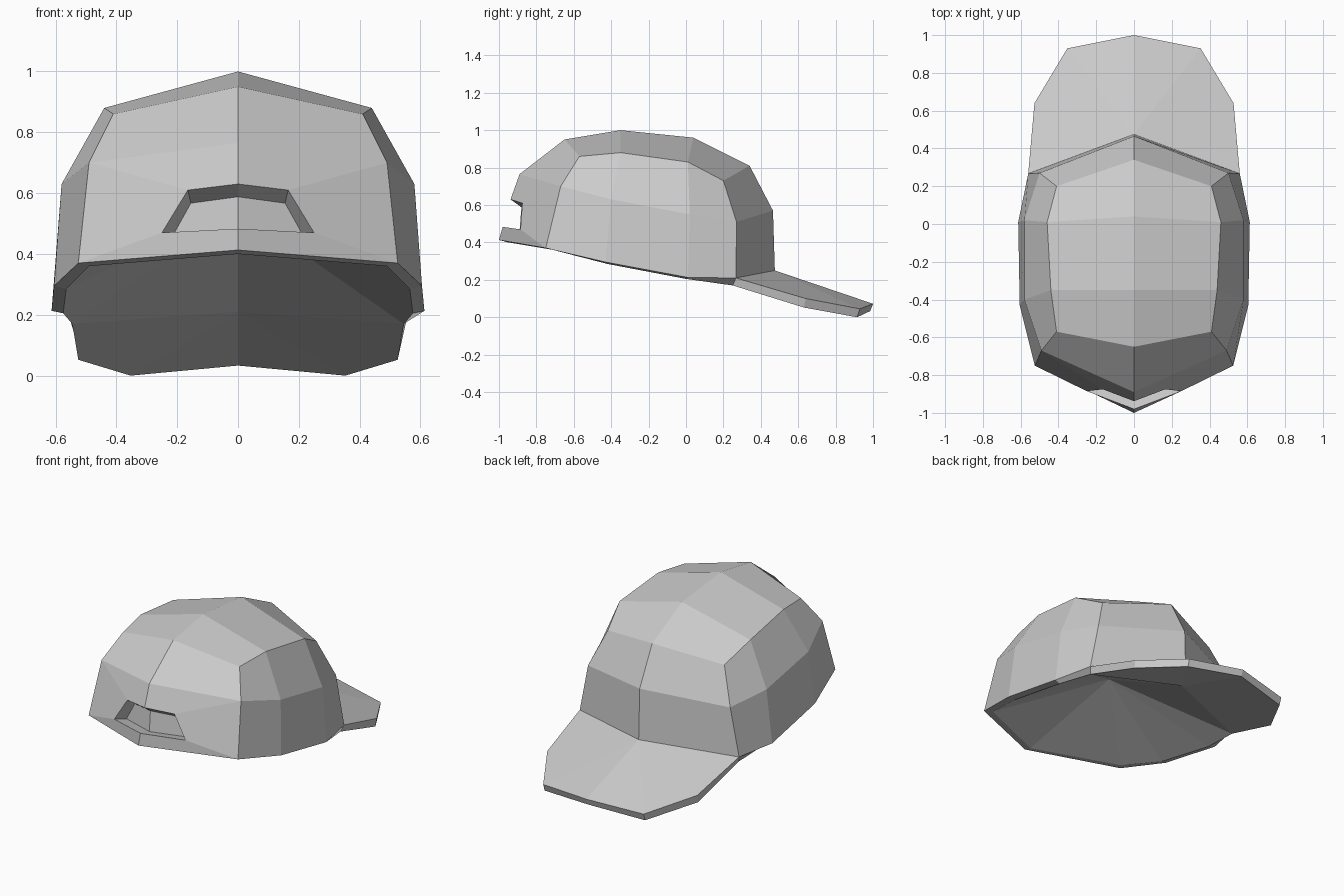
import bpy, bmesh

if "Cube" in bpy.data.objects:
    bpy.data.objects.remove(bpy.data.objects["Cube"])


def build(name, strips):
    """Skin each pair of point rows with quads, mirror across x, weld."""
    bm = bmesh.new()

    def face(pts):
        uniq = list(dict.fromkeys(pts))
        if len(uniq) > 2:
            bm.faces.new([bm.verts.new(p) for p in uniq])
            bm.faces.new([bm.verts.new((-x, y, z)) for x, y, z in reversed(uniq)])

    for a, b in strips:
        for i in range(len(a) - 1):
            face([a[i], a[i + 1], b[i + 1], b[i]])
    bmesh.ops.remove_doubles(bm, verts=bm.verts, dist=1e-4)
    bmesh.ops.recalc_face_normals(bm, faces=bm.faces)
    me = bpy.data.meshes.new(name)
    bm.to_mesh(me)
    bm.free()
    ob = bpy.data.objects.new(name, me)
    bpy.context.collection.objects.link(ob)
    return ob


# Crown profiles, back to front: centre line and the corner seam
centre = [(0, -.89, .765), (0, -.65, .95), (0, -.35, 1), (0, .04, .96),
          (0, .34, .81), (0, .465, .57), (0, .475, .25)]
seam = [(.49, -.67, .70), (.41, -.57, .86), (.44, -.35, .88), (.46, .01, .83),
        (.41, .20, .73), (.50, .27, .51), (.56, .267, .21)]
back = (0, -1, .413)
back_corner = (.525, -.75, .37)

# Side panel rows, bottom to top
side_low = [back_corner, (.605, -.43, .295), (.613, .01, .213), seam[6]]
side_mid = [seam[0], (.58, -.40, .63), (.58, .02, .55), seam[5]]

# Rear opening: outer edge and recessed wall
gap = [(0, -.98, .483), (.25, -.885, .47), (.165, -.875, .61), (0, -.938, .63)]
gap_in = [(0, -.89, .46), (.22, -.805, .45), (.155, -.815, .567), (0, -.88, .588)]

# Bottom rim, inner rim and the shallow lining peak
rim = [back] + side_low + [centre[6]]
rim_in = [(0, -.95, .40), (.49, -.71, .36), (.565, -.42, .285), (.575, 0, .205),
          (.545, .25, .17), (0, .44, .21)]
peak = [(0, -.23, .55)] * 6

build("crown", [
    (centre, seam),
    (side_low, side_mid),
    (side_mid, seam[1:5]),
    ([back, back_corner, seam[0], centre[0]], gap),
    (gap, gap_in),
    (gap_in[:2], gap_in[:1:-1]),
    (rim, rim_in),
    (rim_in, peak),
])

# Brim: upper and lower outlines from crown corner to tip
top = [seam[6], (.527, .64, .10), (.353, .93, .045), (0, 1, .072)]
low = [rim_in[4], (.525, .63, .052), (.353, .915, 0), (0, .985, .033)]


def brim_sheet(edge, root):
    return [([edge[0], edge[1]], [root, edge[2]]), ([edge[2], edge[3]], [root, root])]


build("brim", brim_sheet(top, centre[6]) + brim_sheet(low, rim_in[5]) + [(top, low)])
